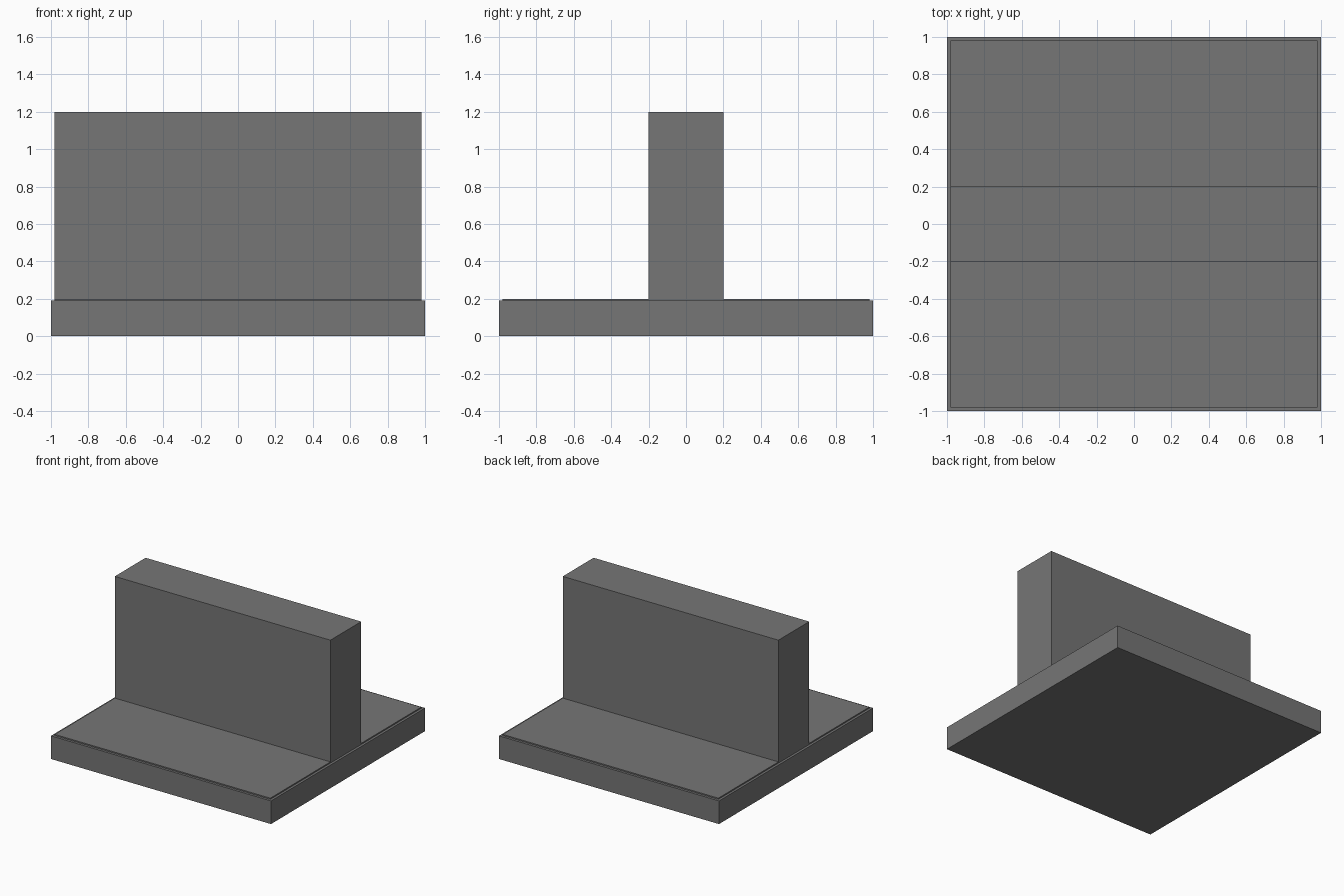
import bpy

default = bpy.data.objects.get("Cube")
if default:
    bpy.data.objects.remove(default, do_unlink=True)

# Single matte grey
grey = bpy.data.materials.new("mid_grey")
grey.use_nodes = True
colour = (0.18, 0.18, 0.18, 1.0)
grey.diffuse_color = colour
grey.node_tree.nodes["Principled BSDF"].inputs["Base Color"].default_value = colour


def block(name, width, depth, bottom, top):
    """Axis-aligned box centred on x and y, spanning bottom to top."""
    bpy.ops.mesh.primitive_cube_add(size=1, location=(0, 0, (bottom + top) / 2))
    obj = bpy.context.object
    obj.name = name
    obj.scale = (width, depth, top - bottom)
    bpy.ops.object.transform_apply(location=False, rotation=False, scale=True)
    obj.data.materials.append(grey)
    return obj


# Square base slab
base = block("base_slab", 2.0, 2.0, 0.0, 0.19)

# Shallow raised step on the slab, slightly inset all round
step = block("raised_step", 1.96, 1.96, 0.19, 0.20)

# Upright wall across the middle
wall = block("upright_wall", 1.96, 0.40, 0.20, 1.20)
